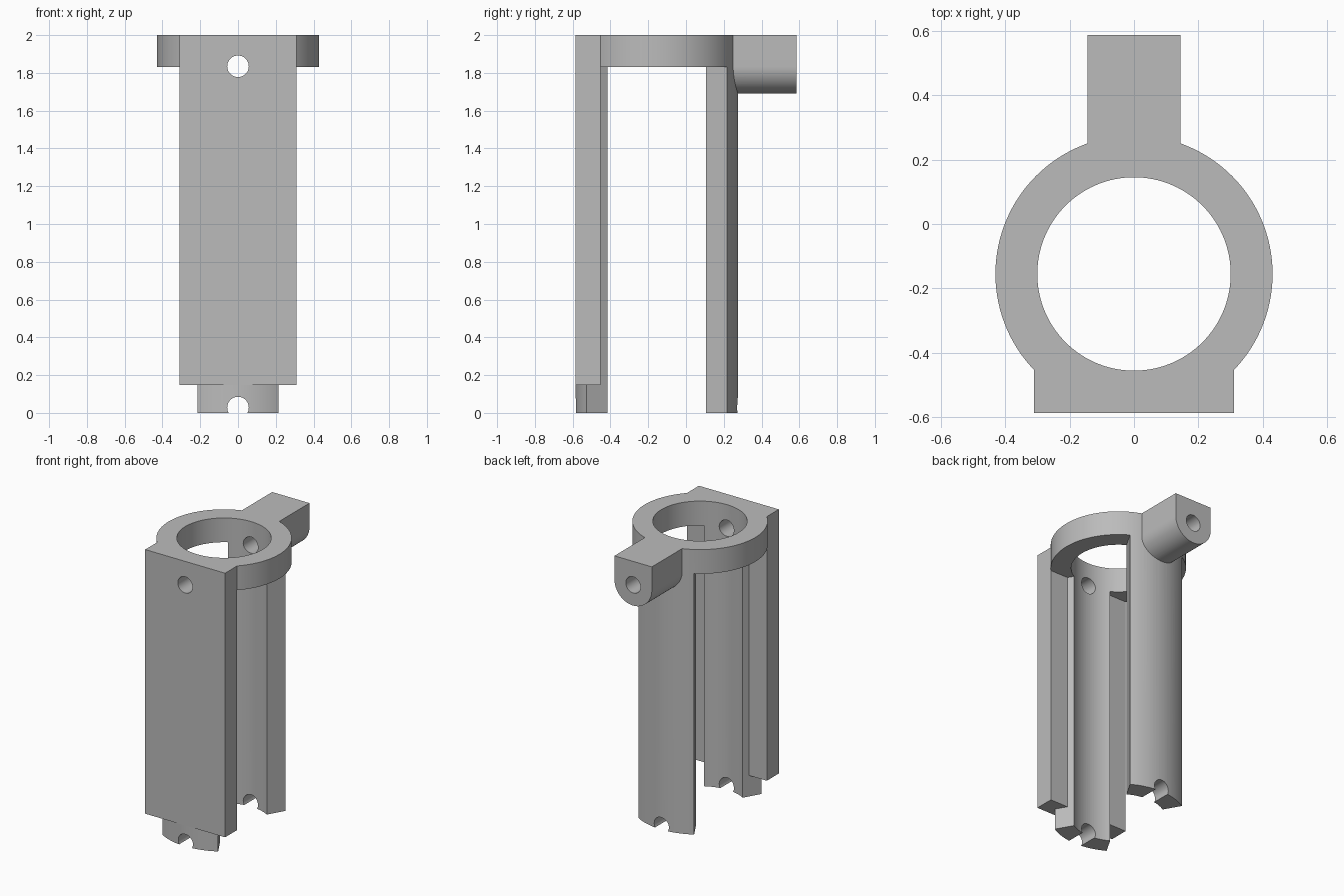
import bpy, bmesh
from math import sin, cos, pi, radians

cube = bpy.data.objects.get("Cube")
if cube:
    bpy.data.objects.remove(cube)

CY = -0.155                  # axis of the tube
OUTER, BORE = 0.43, 0.30
TOP, RING_Z = 2.0, 1.83
SEG = 120

grey = bpy.data.materials.new("plain grey")
grey.use_nodes = True
grey.diffuse_color = (0.5, 0.5, 0.5, 1)
grey.node_tree.nodes["Principled BSDF"].inputs["Base Color"].default_value = (0.5, 0.5, 0.5, 1)


def prism(name, points, start, end, axis="z"):
    """Extrude a flat outline along z, or an x-z outline along y."""
    place = (lambda p, h: (p[0], p[1], h)) if axis == "z" else (lambda p, h: (p[0], h, p[1]))
    bm = bmesh.new()
    face = bm.faces.new([bm.verts.new(place(p, start)) for p in points])
    side = bmesh.ops.extrude_face_region(bm, geom=[face])["geom"]
    for v in side:
        if isinstance(v, bmesh.types.BMVert):
            v.co[2 if axis == "z" else 1] = end
    bmesh.ops.recalc_face_normals(bm, faces=bm.faces)
    mesh = bpy.data.meshes.new(name)
    bm.to_mesh(mesh)
    bm.free()
    mesh.materials.append(grey)
    obj = bpy.data.objects.new(name, mesh)
    bpy.context.collection.objects.link(obj)
    return obj


def arc(radius, a0, a1, n, cx=0.0, cy=0.0):
    angles = [radians(a0 + (a1 - a0) * i / n) for i in range(n + 1)]
    return [(cx + radius * cos(a), cy + radius * sin(a)) for a in angles]


def circle(radius, cx=0.0, cy=0.0, n=SEG):
    return arc(radius, 0, 360, n, cx, cy)[:-1]


def rect(x, y0, y1):
    return [(-x, y0), (x, y0), (x, y1), (-x, y1)]


def combine(target, tool, operation):
    mod = target.modifiers.new(operation, "BOOLEAN")
    mod.object, mod.operation, mod.solver = tool, operation, "EXACT"
    bpy.context.view_layer.objects.active = target
    bpy.ops.object.modifier_apply(modifier=mod.name)
    bpy.data.objects.remove(tool)


# Solid tube, opened on both sides to leave a top ring and two legs
body = prism("bracket_body", circle(OUTER, 0, CY), 0, TOP)
for s in (1, -1):
    wedge = [(0, CY)] + [(s * x, y) for x, y in arc(0.8, -60, 60, 8, 0, CY)]
    combine(body, prism("side_opening", wedge, -0.1, RING_Z), "DIFFERENCE")

# Flat front plate
combine(body, prism("front_plate", rect(0.31, -0.586, -0.453), 0.147, TOP), "UNION")

# Rear lug with a rounded underside
lug = [(0.145, TOP)] + arc(0.145, 0, -180, 40, 0, 1.835) + [(-0.145, TOP)]
combine(body, prism("rear_lug", lug, 0.16, 0.586, "y"), "UNION")

# Central bore, upper cross hole and foot notches
combine(body, prism("bore", circle(BORE, 0, CY), -0.1, TOP + 0.1), "DIFFERENCE")
for z in (1.835, 0.028):
    combine(body, prism("cross_hole", circle(0.057, 0, z, 48), -1, 1, "y"), "DIFFERENCE")

bpy.ops.object.select_all(action="DESELECT")
body.select_set(True)
bpy.context.view_layer.objects.active = body
bpy.ops.object.shade_smooth_by_angle(angle=radians(30))
